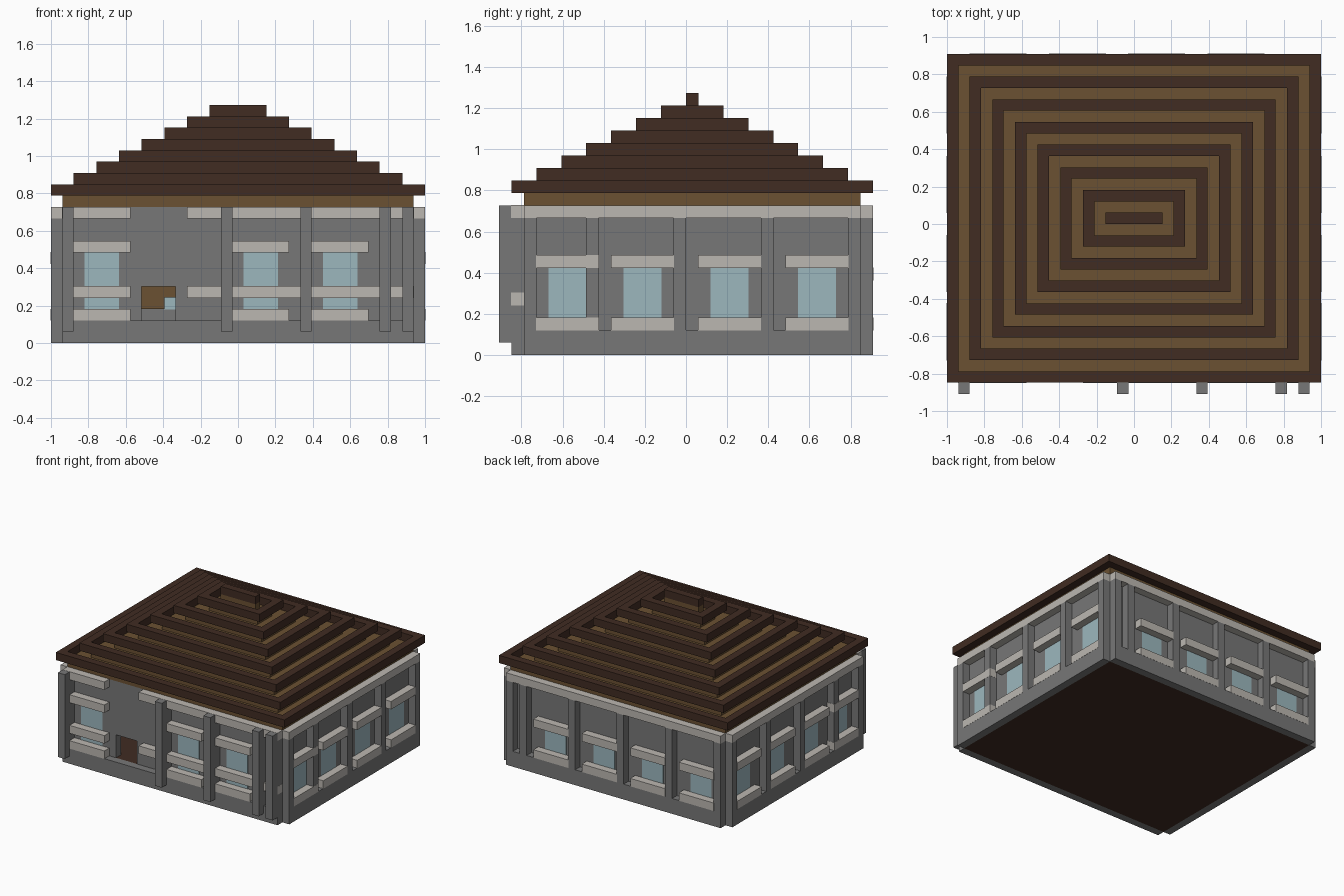
import bpy, bmesh

cube = bpy.data.objects.get("Cube")
if cube:
    bpy.data.objects.remove(cube, do_unlink=True)

U = 2 / 33  # one building block


def material(name, rgb):
    m = bpy.data.materials.new(name)
    m.use_nodes = True
    m.diffuse_color = (*rgb, 1)
    m.node_tree.nodes["Principled BSDF"].inputs["Base Color"].default_value = (*rgb, 1)
    return m


GREY = material("grey stone", (0.185, 0.185, 0.185))
PALE = material("pale trim", (0.50, 0.475, 0.44))
GLASS = material("pale blue glass", (0.335, 0.475, 0.515))
DARK = material("dark wood", (0.052, 0.025, 0.016))
PLANK = material("brown planks", (0.145, 0.082, 0.032))


def build(name, mat, boxes, grow=0.0):
    """One object from boxes (x0, x1, y0, y1, z0, z1) measured in blocks."""
    bm = bmesh.new()
    for b in boxes:
        lo = [v - grow for v in b[0::2]]
        hi = [v + grow for v in b[1::2]]
        made = bmesh.ops.create_cube(bm, size=1)["verts"]
        for v in made:
            v.co = [U * (hi[i] if v.co[i] > 0 else lo[i]) for i in range(3)]
    mesh = bpy.data.meshes.new(name)
    bm.to_mesh(mesh)
    bm.free()
    mesh.materials.append(mat)
    obj = bpy.data.objects.new(name, mesh)
    bpy.context.collection.objects.link(obj)
    return obj


def both_sides(boxes):
    """Add the copy of each box on the other side of x = 0."""
    return boxes + [(-b[1], -b[0], *b[2:]) for b in boxes]


# Floor and the stone base around it
build("floor", DARK, [(-15.5, 15.5, -13, 14, 0, 2)])
build("base", GREY, both_sides([(15.5, 16.5, -13, 14, 0, 2)]) + [
    (-15.5, 15.5, -14, -13, 0, 2), (-15.5, 15.5, 14, 15, 0, 2)])

# Recessed walls, with the door opening left free in the front
DOOR = (-8.5, -5.5)
build("side_walls", GREY, both_sides([(14.5, 15.5, -13, 14, 2, 12)]))
build("back_wall", GREY, [(-14.5, 14.5, 13, 14, 2, 12)])
build("front_wall", GREY, [
    (-14.5, DOOR[0], -13, -12, 2, 12), (DOOR[1], 14.5, -13, -12, 2, 12),
    (*DOOR, -13, -12, 5, 12)])

# Pillars
front_x = [-15.5, -1.5, 5.5, 12.5, 14.5]
build("front_pillars", GREY,
      [(x, x + 1, -15, -14, 1, 12) for x in front_x]
      + [(x, x + 1, -14, -13, 2, 12) for x in front_x])
build("back_pillars", GREY,
      [(x, x + 1, 14, 15, 2, 11) for x in front_x + [-8.5]])
build("side_pillars", GREY, both_sides(
    [(15.5, 16.5, y, y + 1, 2, 11) for y in (-13, -8, -1, 6, 13)]))

# Top band, broken above the entrance
build("side_top_band", PALE, both_sides([(15.5, 16.5, -13, 14, 11, 12)]))
build("back_top_band", PALE, [(-15.5, 15.5, 14, 15, 11, 12)])
build("front_top_band", PALE, [(-15.5, -9.5, -14, -13, 11, 12),
                               (-4.5, 15.5, -14, -13, 11, 12)], 0.02)

# Windows: three blocks wide, between a sill and a lintel of five
side_y, back_x, front_win = (-12, -6, 1, 8), (-14.5, -7.5, -0.5, 6.5), (-14.5, -0.5, 6.5)
build("side_glass", GLASS, both_sides(
    [(14.5, 15.5, y + 1, y + 4, 3, 7) for y in side_y]), 0.02)
build("back_glass", GLASS, [(x + 1, x + 4, 13, 14, 3, 6) for x in back_x], 0.02)
build("front_glass", GLASS, [(x + 1, x + 4, -13, -12, 3, 8) for x in front_win], 0.02)
build("side_sills_and_lintels", PALE, both_sides(
    [(15.5, 16.5, y, y + 5, z, z + 1) for y in side_y for z in (2, 7)]), 0.02)
build("back_sills_and_lintels", PALE,
      [(x, x + 5, 14, 15, z, z + 1) for x in back_x for z in (2, 6)], 0.02)
build("front_sills_and_lintels", PALE,
      [(x, x + 5, -14, -13, z, z + 1) for x in front_win for z in (2, 8)], 0.02)

# Rail running between the front pillars
rails = [(-14.5, -9.5), (-4.5, -1.5), (-0.5, 5.5), (6.5, 12.5), (13.5, 15.5)]
build("front_rail", PALE, [(a, b, -14, -13, 4, 5) for a, b in rails], 0.02)

# Wooden lining behind the entrance
build("inner_lining", PLANK, [(-8.5, -6.5, 12, 13, 3, 5), (-6.5, -5.5, 12, 13, 4, 5)])

# Stepped roof: dark raised rims with plank troughs between them
rims, troughs = [], []
for k in range(7):
    x, y0, y1, z = 16.5 - 2 * k, 2 * k - 14, 15 - 2 * k, 13 + k
    rims += both_sides([(x - 1, x, y0, y1, z, z + 1)])
    rims += [(1 - x, x - 1, y0, y0 + 1, z, z + 1), (1 - x, x - 1, y1 - 1, y1, z, z + 1)]
    troughs.append((1 - x, x - 1, y0 + 1, y1 - 1, z - 1, z))
build("roof_rims", DARK, rims)
build("roof_planks", PLANK, troughs)
build("roof_ridge", DARK, [(-2.5, 2.5, 0, 1, 20, 21)])
build("ridge_support", PLANK, [(-2.5, 2.5, 0, 1, 19, 20)])
